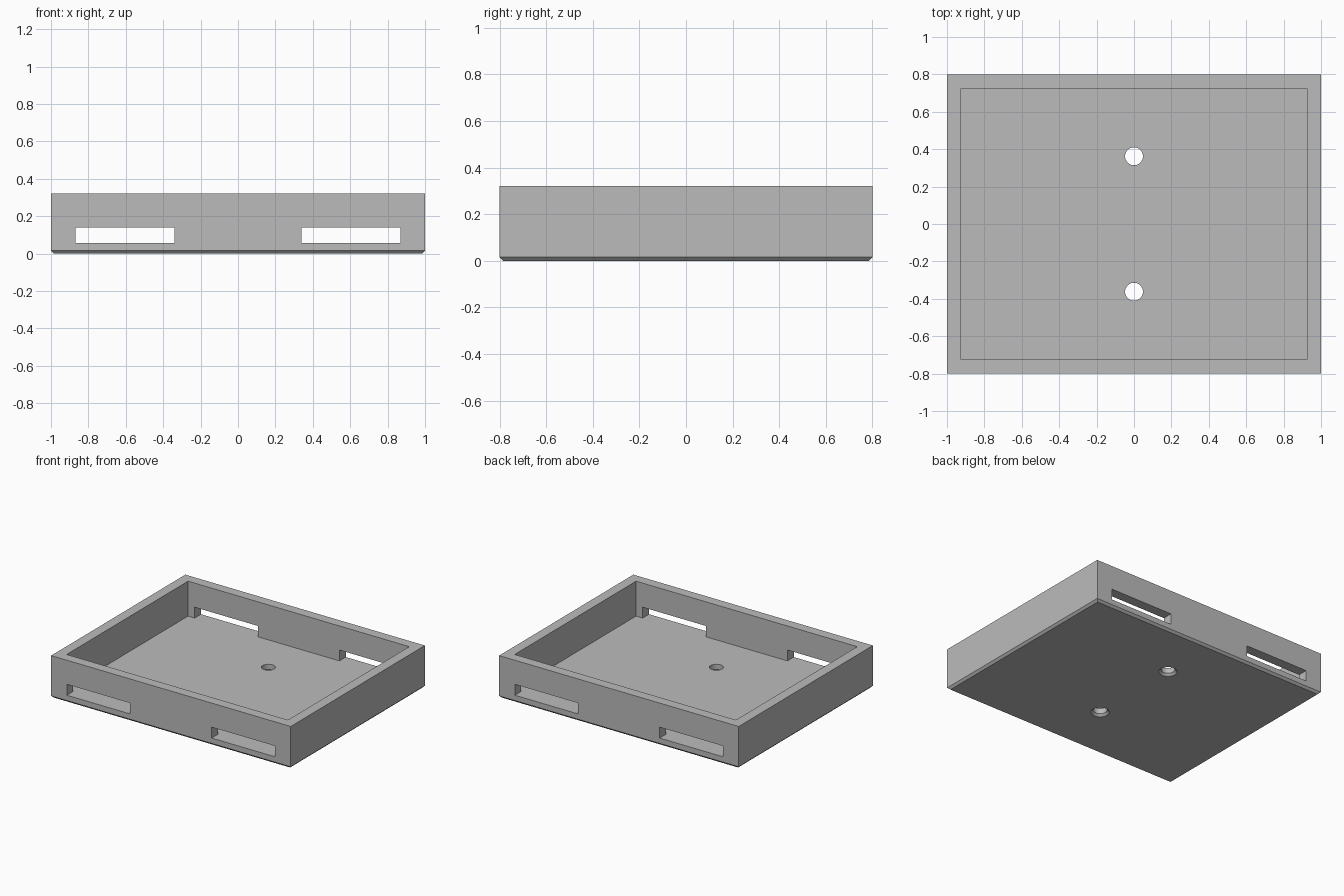
import bpy, bmesh
from mathutils import Matrix

cube = bpy.data.objects.get("Cube")
if cube:
    bpy.data.objects.remove(cube, do_unlink=True)

HALF_X, HALF_Y, HEIGHT = 1.0, 0.8, 0.32
WALL, FLOOR, BEVEL = 0.076, 0.056, 0.016
HOLE_R, HOLE_Y = 0.048, 0.362

grey = bpy.data.materials.new("Light grey")
grey.use_nodes = True
COLOUR = (0.5, 0.5, 0.5, 1)
grey.diffuse_color = COLOUR
grey.node_tree.nodes["Principled BSDF"].inputs["Base Color"].default_value = COLOUR


def make_object(name, bm):
    bmesh.ops.recalc_face_normals(bm, faces=bm.faces)
    mesh = bpy.data.meshes.new(name)
    bm.to_mesh(mesh)
    bm.free()
    mesh.materials.append(grey)
    obj = bpy.data.objects.new(name, mesh)
    bpy.context.collection.objects.link(obj)
    return obj


def add_box(bm, low, high):
    size = [b - a for a, b in zip(low, high)]
    mid = [(a + b) / 2 for a, b in zip(low, high)]
    matrix = Matrix.Translation(mid) @ Matrix.Diagonal((*size, 1))
    bmesh.ops.create_cube(bm, size=1, matrix=matrix)


def add_cone(bm, y, z0, z1, r0, r1):
    bmesh.ops.create_cone(bm, cap_ends=True, segments=32, radius1=r0, radius2=r1,
                          depth=z1 - z0, matrix=Matrix.Translation((0, y, (z0 + z1) / 2)))


def cut(target, name, bm):
    cutter = make_object(name, bm)
    mod = target.modifiers.new(name, "BOOLEAN")
    mod.operation, mod.solver, mod.object = "DIFFERENCE", "EXACT", cutter
    bpy.context.view_layer.objects.active = target
    bpy.ops.object.modifier_apply(modifier=mod.name)
    bpy.data.objects.remove(cutter, do_unlink=True)


# Solid block with a chamfer around the underside
bm = bmesh.new()
add_box(bm, (-HALF_X, -HALF_Y, 0), (HALF_X, HALF_Y, HEIGHT))
rim = [e for e in bm.edges if all(v.co.z < 0.01 for v in e.verts)]
bmesh.ops.bevel(bm, geom=rim, offset=BEVEL, segments=1, affect="EDGES")
tray = make_object("tray", bm)

# Open interior
bm = bmesh.new()
add_box(bm, (WALL - HALF_X, WALL - HALF_Y, FLOOR), (HALF_X - WALL, HALF_Y - WALL, 1))
cut(tray, "interior", bm)

# Slots through the front and back walls, level with the floor
for side in (-1, 1):
    bm = bmesh.new()
    xs = sorted((side * 0.34, side * 0.869))
    add_box(bm, (xs[0], -1, FLOOR), (xs[1], 1, 0.138))
    cut(tray, "slot", bm)

# Screw holes, flared at the underside
for y in (-HOLE_Y, HOLE_Y):
    bm = bmesh.new()
    add_cone(bm, y, -0.1, 0.2, HOLE_R, HOLE_R)
    cut(tray, "hole", bm)
    bm = bmesh.new()
    add_cone(bm, y, -BEVEL, BEVEL, HOLE_R + 2 * BEVEL, HOLE_R)
    cut(tray, "hole_flare", bm)

bpy.ops.object.select_all(action="DESELECT")
tray.select_set(True)
bpy.context.view_layer.objects.active = tray
bpy.ops.object.shade_smooth_by_angle(angle=0.5)
